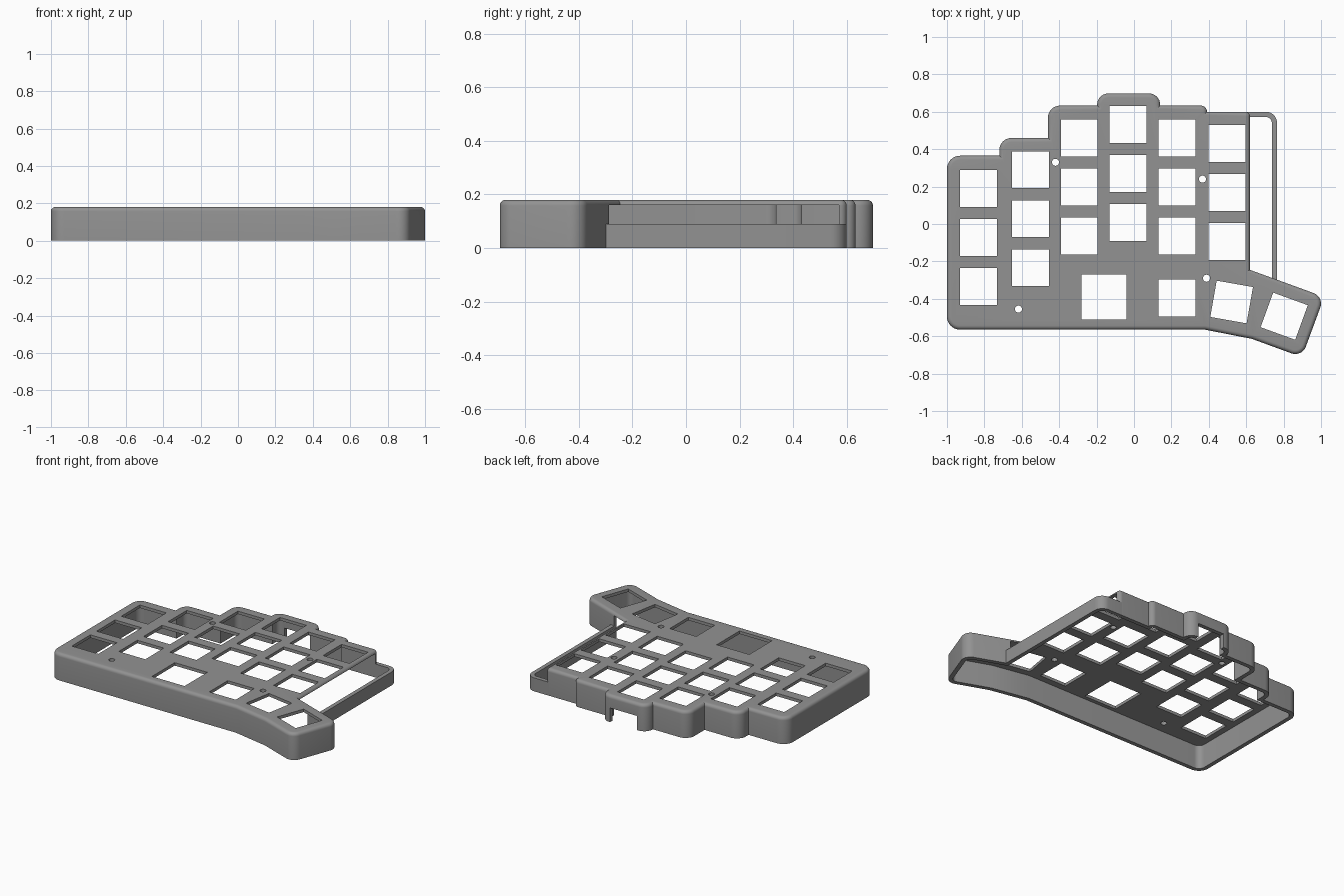
import bpy, bmesh, math
from mathutils import Vector

if "Cube" in bpy.data.objects:
    bpy.data.objects.remove(bpy.data.objects["Cube"])

H, WALL, PLATE_Z, LOW_Z, FILLET = 0.18, 0.028, 0.16, 0.09, 0.022

gray = bpy.data.materials.new("case gray")
gray.diffuse_color = (0.29, 0.29, 0.29, 1)
gray.use_nodes = True
gray.node_tree.nodes["Principled BSDF"].inputs["Base Color"].default_value = gray.diffuse_color


def rounded(corners, segs=8):
    """Round each (x, y, radius) corner of a closed polygon."""
    out, n = [], len(corners)
    for i, (x, y, r) in enumerate(corners):
        p = Vector((x, y))
        if r == 0:
            out.append(p)
            continue
        a = (Vector(corners[i - 1][:2]) - p).normalized()
        b = (Vector(corners[(i + 1) % n][:2]) - p).normalized()
        half = a.angle(b) / 2
        c = p + (a + b).normalized() * r / math.sin(half)
        s, e = p + a * r / math.tan(half) - c, p + b * r / math.tan(half) - c
        sweep = math.pi - 2 * half
        for k in range(segs + 1):
            t = k / segs
            out.append(c + (s * math.sin((1 - t) * sweep) + e * math.sin(t * sweep)) / math.sin(sweep))
    return out


def inset(pts, d):
    """Mitred inward offset of a clockwise polygon."""
    out, n = [], len(pts)
    for i, p in enumerate(pts):
        u = (p - pts[i - 1]).normalized()
        v = (pts[(i + 1) % n] - p).normalized()
        nu, nv = Vector((u.y, -u.x)), Vector((v.y, -v.x))
        out.append(p + (nu + nv) * d / (1 + nu.dot(nv)))
    return out


def loft(bm, rings):
    """Closed solid through a stack of (points, z) rings."""
    loops = [[bm.verts.new((p.x, p.y, z)) for p in pts] for pts, z in rings]
    for lo, hi in zip(loops, loops[1:]):
        for i in range(len(lo)):
            bm.faces.new((lo[i - 1], lo[i], hi[i], hi[i - 1]))
    bm.faces.new(loops[0])
    bm.faces.new(loops[-1])


def finish(name, bm):
    bmesh.ops.recalc_face_normals(bm, faces=bm.faces)
    me = bpy.data.meshes.new(name)
    bm.to_mesh(me)
    bm.free()
    ob = bpy.data.objects.new(name, me)
    bpy.context.collection.objects.link(ob)
    me.materials.append(gray)
    return ob


def cut(target, cutter):
    bpy.context.view_layer.objects.active = target
    m = target.modifiers.new("cut", 'BOOLEAN')
    m.operation, m.solver, m.object = 'DIFFERENCE', 'EXACT', cutter
    bpy.ops.object.modifier_apply(modifier=m.name)
    bpy.data.objects.remove(cutter)


def prism(bm, cx, cy, w, h, z0, z1, deg=0, sides=4):
    """Upright box, or a cylinder of diameter w when sides > 4."""
    a = math.radians(deg)
    if sides == 4:
        loc = [(-w / 2, -h / 2), (-w / 2, h / 2), (w / 2, h / 2), (w / 2, -h / 2)]
    else:
        loc = [(w / 2 * math.cos(k * math.tau / sides), w / 2 * math.sin(k * math.tau / sides))
               for k in range(sides)]
    pts = [Vector((cx + x * math.cos(a) - y * math.sin(a), cy + x * math.sin(a) + y * math.cos(a)))
           for x, y in loc]
    loft(bm, [(pts, z0), (pts, z1)])


# Clockwise outline shared by the case and its cavity
stepped = [(-1, -0.565, 0.07), (-1, 0.365, 0.07), (-0.72, 0.365, 0), (-0.72, 0.46, 0.065),
           (-0.46, 0.46, 0), (-0.46, 0.633, 0.065), (-0.197, 0.633, 0), (-0.197, 0.698, 0.06),
           (0.14, 0.698, 0.06), (0.14, 0.633, 0), (0.39, 0.633, 0.032), (0.39, 0.6, 0)]
thumb = [(1.017, -0.39, 0.06), (0.898, -0.712, 0.06), (0.63, -0.614, 0), (0.38, -0.565, 0)]
case_outline = rounded(stepped + [(0.62, 0.6, 0.025), (0.62, -0.245, 0)] + thumb)
full_outline = rounded(stepped + [(0.765, 0.6, 0.06), (0.765, -0.298, 0)] + thumb)

# Case body with rounded top rim
bm = bmesh.new()
rings = [(case_outline, 0)]
for k in range(6):
    t = k / 5 * math.pi / 2
    rings.append((inset(case_outline, FILLET * (1 - math.cos(t))), H - FILLET * (1 - math.sin(t))))
loft(bm, rings)
case = finish("case_shell", bm)

# Hollow underside
bm = bmesh.new()
cavity = inset(full_outline, WALL)
loft(bm, [(cavity, -0.1), (cavity, PLATE_Z)])
cut(case, finish("cavity_cutter", bm))

# Key openings, screw holes and cable notch
bm = bmesh.new()
columns = [(-0.832, 0.19), (-0.554, 0.29), (-0.293, 0.46), (-0.032, 0.532), (0.23, 0.46), (0.497, 0.43)]
for x, top in columns:
    for row in range(3):
        prism(bm, x, top - 0.262 * row, 0.197, 0.197, 0.12, 0.3)
prism(bm, 0.23, -0.395, 0.197, 0.197, 0.12, 0.3)
prism(bm, -0.16, -0.39, 0.242, 0.242, 0.12, 0.3)
prism(bm, 0.522, -0.417, 0.197, 0.197, 0.12, 0.3, -10)
prism(bm, 0.803, -0.493, 0.197, 0.197, 0.12, 0.3, -20)
for x, y in [(-0.42, 0.33), (0.366, 0.24), (0.388, -0.29), (-0.618, -0.455)]:
    prism(bm, x, y, 0.038, 0.038, 0.12, 0.3, sides=20)
prism(bm, -0.025, 0.72, 0.2, 0.15, -0.1, 0.095)
cut(case, finish("opening_cutter", bm))

# Low wall around the open side bay
outer = rounded([(0.6, 0.6, 0), (0.765, 0.6, 0.06), (0.765, -0.305, 0)])
inner = rounded([(0.6, 0.572, 0), (0.737, 0.572, 0.032), (0.737, -0.305, 0)])
bm = bmesh.new()
strip = outer + inner[::-1]
loft(bm, [(strip, 0), (strip, LOW_Z)])
low_wall = finish("low_side_wall", bm)

# Smooth shading with sharp edges kept
for ob in (case, low_wall):
    bpy.ops.object.select_all(action='DESELECT')
    ob.select_set(True)
    bpy.context.view_layer.objects.active = ob
    bpy.ops.object.shade_smooth_by_angle(angle=math.radians(30))
